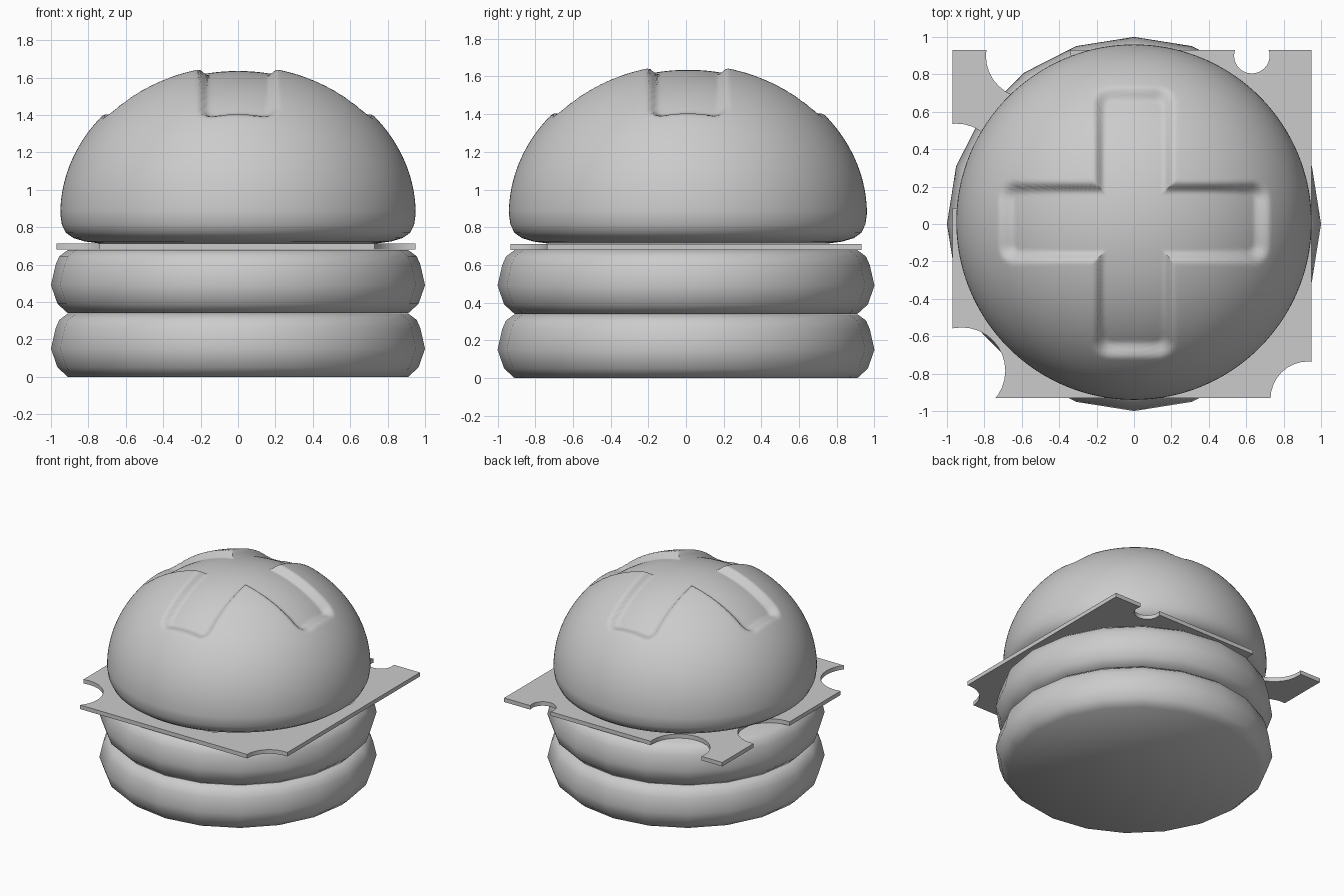
import bpy, bmesh, math
from mathutils import Vector

if "Cube" in bpy.data.objects:
    bpy.data.objects.remove(bpy.data.objects["Cube"])


def finish(name, bm, angle=None):
    bmesh.ops.recalc_face_normals(bm, faces=bm.faces)
    me = bpy.data.meshes.new(name)
    bm.to_mesh(me)
    bm.free()
    ob = bpy.data.objects.new(name, me)
    bpy.context.collection.objects.link(ob)
    if angle:
        bpy.ops.object.select_all(action='DESELECT')
        bpy.context.view_layer.objects.active = ob
        ob.select_set(True)
        bpy.ops.object.shade_smooth_by_angle(angle=math.radians(angle))
    return ob


def lathe(profile, sides):
    """Closed body of revolution from (radius, z) points, capped at both ends."""
    bm = bmesh.new()
    rings = []
    for r, z in profile:
        rings.append([bm.verts.new((r * math.cos(2 * math.pi * i / sides),
                                    r * math.sin(2 * math.pi * i / sides), z))
                      for i in range(sides)])
    for a, b in zip(rings, rings[1:]):
        for i in range(sides):
            j = (i + 1) % sides
            bm.faces.new((a[i], a[j], b[j], b[i]))
    bm.faces.new(rings[0])
    bm.faces.new(rings[-1])
    return bm


# Bottom bun and patty: two identical low-poly rounded discs
disc = [(0.91, 0), (0.965, 0.05), (1.0, 0.15), (0.975, 0.26), (0.955, 0.305), (0.91, 0.338)]
for name, z0 in (("bottom_bun", 0.0), ("patty", 0.34)):
    finish(name, lathe([(r, z + z0) for r, z in disc], 20), 55)

# Cheese slice: thin square slab with round bites and holes
bm = bmesh.new()
bmesh.ops.create_cube(bm, size=1)
for v in bm.verts:
    v.co = Vector((v.co.x * 1.92 - 0.01, v.co.y * 1.86, v.co.z * 0.032 + 0.696))
cheese = finish("cheese_slice", bm)

bites = [(0.93, -0.935, 0.2), (0.63, 0.90, 0.095), (-0.565, 0.90, 0.227),
         (-0.95, 0.31, 0.227), (-0.92, -0.785, 0.232),
         (0.24, -0.6, 0.17), (0.7, 0.21, 0.15)]
bm = bmesh.new()
for x, y, r in bites:
    new = bmesh.ops.create_cone(bm, cap_ends=True, segments=32, radius1=r, radius2=r, depth=0.3)
    bmesh.ops.translate(bm, verts=new["verts"], vec=(x, y, 0.696))
cutter = finish("bite_cutter", bm)
cutter.hide_render = True
mod = cheese.modifiers.new("bites", 'BOOLEAN')
mod.operation = 'DIFFERENCE'
mod.solver = 'EXACT'
mod.object = cutter
bpy.ops.object.select_all(action='DESELECT')
bpy.context.view_layer.objects.active = cheese
cheese.select_set(True)
bpy.ops.object.modifier_apply(modifier=mod.name)
bpy.data.objects.remove(cutter)
bpy.ops.object.shade_smooth_by_angle(angle=math.radians(30))


# Top bun: smooth dome with a shallow cross pressed into the crown
def box_distance(x, y, hx, hy, rad):
    dx, dy = abs(x) - hx + rad, abs(y) - hy + rad
    return math.hypot(max(dx, 0), max(dy, 0)) + min(max(dx, dy), 0) - rad


R, Z, H = 0.95, 0.87, 0.815
profile = [(0.74, 0.713), (0.82, 0.724), (0.88, 0.742), (0.92, 0.77), (0.942, 0.815)]
steps = 72
for i in range(steps):
    t = math.pi / 2 * i / steps
    profile.append((R * math.cos(t), Z + H * math.sin(t)))
bm = lathe(profile, 192)
bm.normal_update()
for v in bm.verts:
    x, y, z = v.co
    if z > 1.1:
        d = min(box_distance(x, y, 0.7, 0.19, 0.06), box_distance(x, y, 0.19, 0.7, 0.06))
        s = min(max(0.5 - d / 0.05, 0), 1)
        n = Vector((x / R ** 2, y / R ** 2, (z - Z) / H ** 2)).normalized()
        v.co -= n * 0.05 * s * s * (3 - 2 * s)
    v.co.y += 0.01
finish("top_bun", bm, 60)
